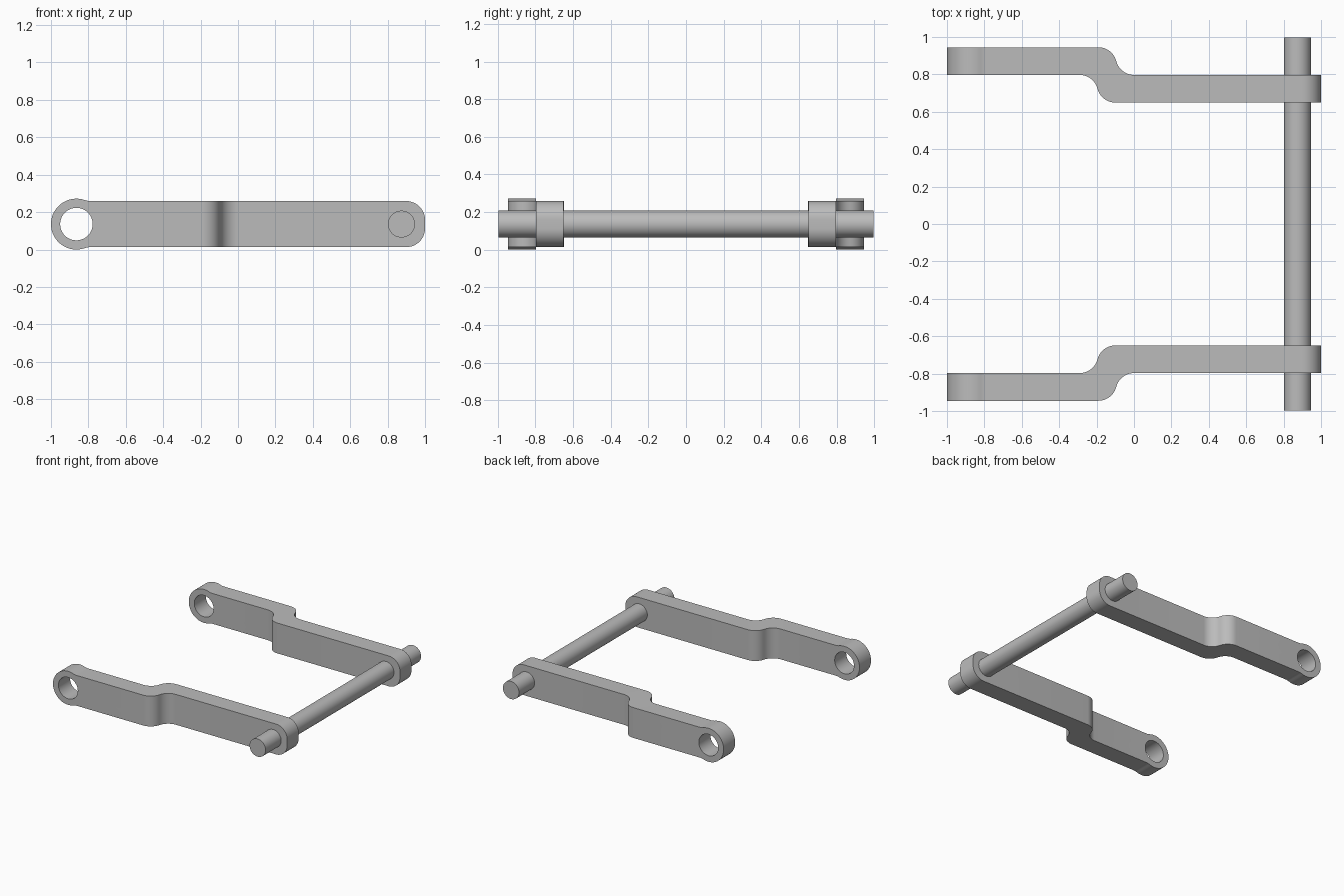
import bpy
import bmesh
from math import sin, cos, pi, atan2, sqrt, radians
from mathutils import Vector

if "Cube" in bpy.data.objects:
    bpy.data.objects.remove(bpy.data.objects["Cube"], do_unlink=True)

metal = bpy.data.materials.new("plain grey metal")
metal.use_nodes = True
grey = (0.5, 0.5, 0.5, 1)
metal.diffuse_color = grey
metal.node_tree.nodes["Principled BSDF"].inputs["Base Color"].default_value = grey

MID_Z = 0.136                      # height of all the pin axes
EYE_X, EYE_R, HOLE_R = -0.864, 0.136, 0.087
HALF_H = 0.123                     # half height of the bar
END_R, FILLET = 0.1, 0.1
Y_OUT, Y_MID, Y_IN = 0.945, 0.797, 0.65
ROD_X, ROD_R, ROD_HALF = 0.874, 0.072, 0.997


def arc(cx, cy, r, start, end, n):
    return [(cx + r * cos(start + (end - start) * i / n),
             cy + r * sin(start + (end - start) * i / n)) for i in range(n + 1)]


def prism(name, points, push):
    """Closed outline of 3D points pushed along a vector."""
    bm = bmesh.new()
    face = bm.faces.new([bm.verts.new(p) for p in points])
    ext = bmesh.ops.extrude_face_region(bm, geom=[face])["geom"]
    bmesh.ops.translate(bm, vec=Vector(push),
                        verts=[v for v in ext if isinstance(v, bmesh.types.BMVert)])
    bmesh.ops.recalc_face_normals(bm, faces=bm.faces)
    mesh = bpy.data.meshes.new(name)
    bm.to_mesh(mesh)
    bm.free()
    obj = bpy.data.objects.new(name, mesh)
    bpy.context.collection.objects.link(obj)
    mesh.materials.append(metal)
    return obj


def cut(obj, cutter, operation):
    cutter.hide_render = True
    mod = obj.modifiers.new("cut", 'BOOLEAN')
    mod.operation, mod.object, mod.solver = operation, cutter, 'EXACT'
    bpy.context.view_layer.objects.active = obj
    bpy.ops.object.modifier_apply(modifier=mod.name)
    bpy.data.objects.remove(cutter, do_unlink=True)


def smooth(obj):
    bpy.ops.object.select_all(action='DESELECT')
    obj.select_set(True)
    bpy.context.view_layer.objects.active = obj
    bpy.ops.object.shade_smooth_by_angle(angle=radians(30))


def side_outline():
    """Upper half: eye, fillet into the bar, rounded far end; then mirrored."""
    fx = sqrt((EYE_R + FILLET) ** 2 - (HALF_H + FILLET) ** 2)
    a = atan2(HALF_H + FILLET, fx)
    top = arc(EYE_X, 0, EYE_R, pi, a, 20)
    top += arc(EYE_X + fx, HALF_H + FILLET, FILLET, pi + a, 1.5 * pi, 4)[1:]
    top += arc(1 - END_R, HALF_H - END_R, END_R, pi / 2, 0, 12)
    return top + [(x, -z) for x, z in reversed(top[1:])]


def bend(x, y):
    """S-shaped step inward, made of two equal arcs, starting at x, y."""
    dx, dy = 0.095, (Y_OUT - Y_MID) / 2
    turn = 2 * atan2(dy, dx)
    r = dx / sin(turn)
    first = arc(x, y - r, r, pi / 2, pi / 2 - turn, 10)
    second = arc(x + 2 * dx, y - 2 * dy + r, r, 1.5 * pi - turn, 1.5 * pi, 10)
    return first + second[1:]


def arm(name, side):
    # cranked plan shape, trimmed by the side shape
    plan = [(-1.1, Y_OUT)] + bend(-0.19, Y_OUT) + [(1.1, Y_MID), (1.1, Y_IN)]
    plan += list(reversed(bend(-0.29, Y_MID))) + [(-1.1, Y_MID)]
    obj = prism(name, [(x, side * y, -0.2) for x, y in plan], (0, 0, 0.8))
    outline = prism("arm_trim", [(x, side * 0.5, z + MID_Z) for x, z in side_outline()],
                    (0, side * 0.6, 0))
    cut(obj, outline, 'INTERSECT')
    # pin hole through the eye
    circle = arc(EYE_X, MID_Z, HOLE_R, 0, 2 * pi, 40)[:-1]
    cut(obj, prism("hole_cutter", [(x, side * 0.5, z) for x, z in circle],
                   (0, side * 0.6, 0)), 'DIFFERENCE')
    smooth(obj)


arm("front_arm", -1)
arm("back_arm", 1)

# cross rod joining both arms
ring = arc(ROD_X, MID_Z, ROD_R, 0, 2 * pi, 40)[:-1]
smooth(prism("cross_rod", [(x, -ROD_HALF, z) for x, z in ring], (0, 2 * ROD_HALF, 0)))
